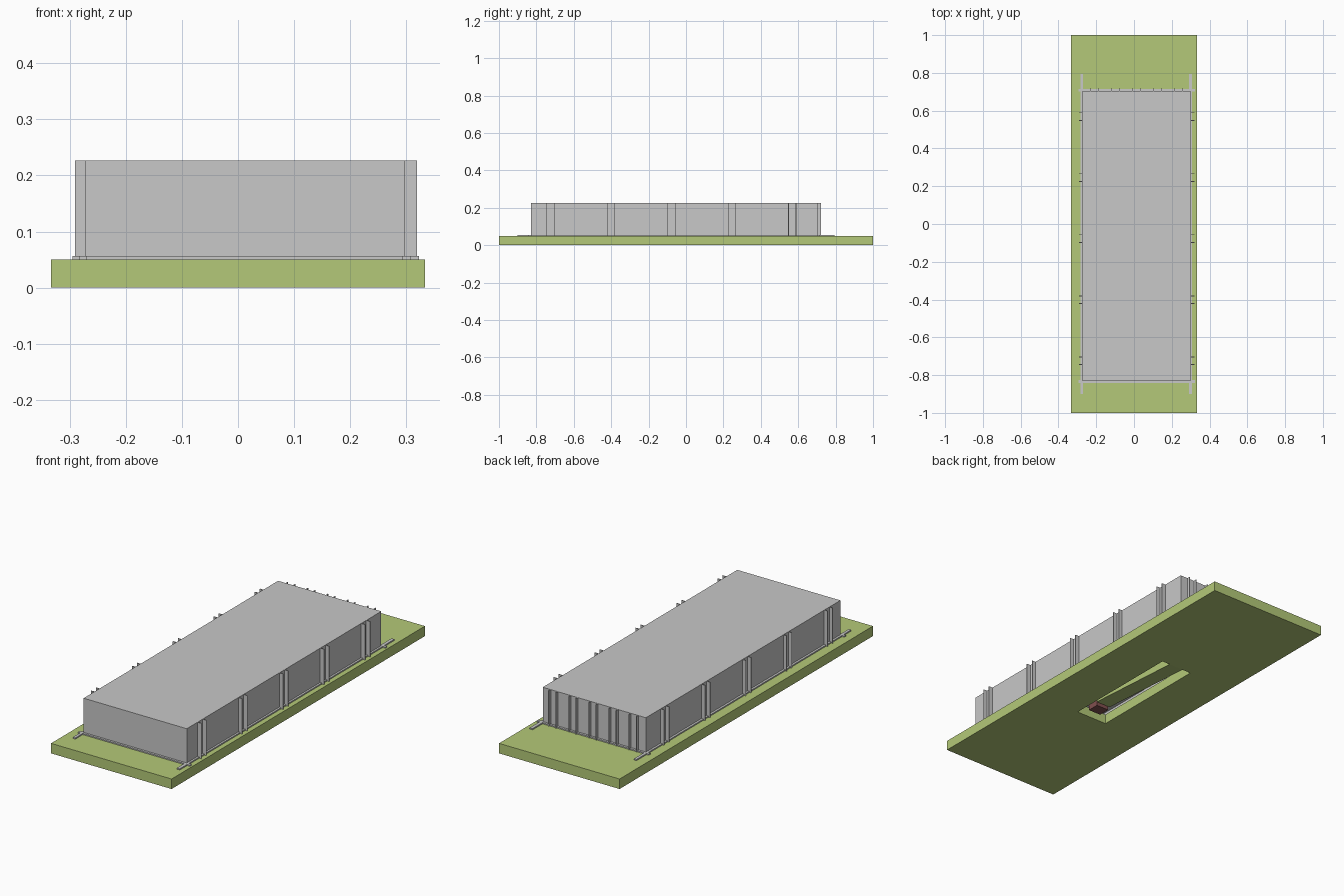
import bpy, bmesh

if "Cube" in bpy.data.objects:
    bpy.data.objects.remove(bpy.data.objects["Cube"])


def material(name, rgb):
    m = bpy.data.materials.new(name)
    m.diffuse_color = (*rgb, 1)
    m.use_nodes = True
    m.node_tree.nodes["Principled BSDF"].inputs["Base Color"].default_value = m.diffuse_color
    return m


GREEN = material("grass green", (0.456, 0.584, 0.188))
GREY = material("light grey", (0.578, 0.578, 0.578))
RED = material("dull red", (0.22, 0.08, 0.08))


def add_box(bm, x0, x1, y0, y1, z0, z1):
    """Add an axis-aligned box and return its vertices."""
    vs = bmesh.ops.create_cube(bm, size=1)["verts"]
    for v in vs:
        v.co = ((x0 + x1) / 2 + v.co.x * (x1 - x0),
                (y0 + y1) / 2 + v.co.y * (y1 - y0),
                (z0 + z1) / 2 + v.co.z * (z1 - z0))
    return vs


def finish(name, bm, mat):
    me = bpy.data.meshes.new(name)
    bm.to_mesh(me)
    bm.free()
    ob = bpy.data.objects.new(name, me)
    bpy.context.collection.objects.link(ob)
    if mat:
        me.materials.append(mat)
    return ob


def boxes(name, mat, *dims):
    bm = bmesh.new()
    for d in dims:
        add_box(bm, *d)
    return finish(name, bm, mat)


X0, X1, Y0, Y1 = -0.272, 0.298, -0.83, 0.705   # hall footprint
ZB, ZT = 0.05, 0.227                           # floor level and roof level

# Ground slab with a rectangular pit opening
slab = boxes("ground_slab", GREEN, (-0.333, 0.333, -1, 1, 0, ZB))
cutter = boxes("pit_cutter", GREEN, (-0.087, 0.087, -0.317, 0.317, -0.1, 0.2))
cutter.hide_render = True
mod = slab.modifiers.new("pit", "BOOLEAN")
mod.operation = "DIFFERENCE"
mod.solver = "EXACT"
mod.object = cutter
bpy.context.view_layer.objects.active = slab
bpy.ops.object.modifier_apply(modifier="pit")
bpy.data.objects.remove(cutter)

# Wedge in the pit, its underside sloping up towards the front
bm = bmesh.new()
for v in add_box(bm, -0.04, 0.04, -0.23, 0.317, 0.002, ZB):
    if v.co.y < 0 and v.co.z < 0.02:
        v.co.z = 0.035
finish("pit_wedge", bm, GREEN)

# Small red block at the end of the wedge
boxes("pit_block", RED, (-0.035, 0.035, -0.295, -0.235, 0.02, 0.055))

# Hall shell, open at the bottom
bm = bmesh.new()
add_box(bm, X0, X1, Y0, Y1, ZB, ZT)
bm.faces.ensure_lookup_table()
bottom = [f for f in bm.faces if f.normal.z < -0.5 or f.calc_center_median().z < ZB + 0.001]
bmesh.ops.delete(bm, geom=bottom, context="FACES")
finish("hall_shell", bm, GREY)

# Footing strips that run past the corners
ZF = 0.056
boxes("footing_strips", GREY,
      (X0 - 0.011, X0 + 0.003, -0.9, 0.795, ZB, ZF),
      (X1 - 0.006, X1 + 0.010, -0.9, 0.795, ZB, ZF),
      (-0.295, 0.323, Y0 - 0.011, Y0 + 0.003, ZB, ZF),
      (-0.295, 0.323, Y1 - 0.003, Y1 + 0.011, ZB, ZF))

# Paired thin fins along both long walls and the back wall
T, GAP, OUT = 0.0015, 0.02, 0.02
left, right, back = [], [], []
for k in range(-2, 3):
    for s in (-GAP, GAP):
        y = -0.078 + 0.323 * k + s
        left.append((X0 - OUT + 0.001, X0, y - T, y + T, ZB, ZT))
        right.append((X1, X1 + OUT + 0.001, y - T, y + T, ZB, ZT))
        x = 0.013 + 0.111 * k + s
        back.append((x - T, x + T, Y1, Y1 + 0.016, ZB, ZT))
boxes("left_wall_fins", GREY, *left)
boxes("right_wall_fins", GREY, *right)
boxes("back_wall_fins", GREY, *back)
